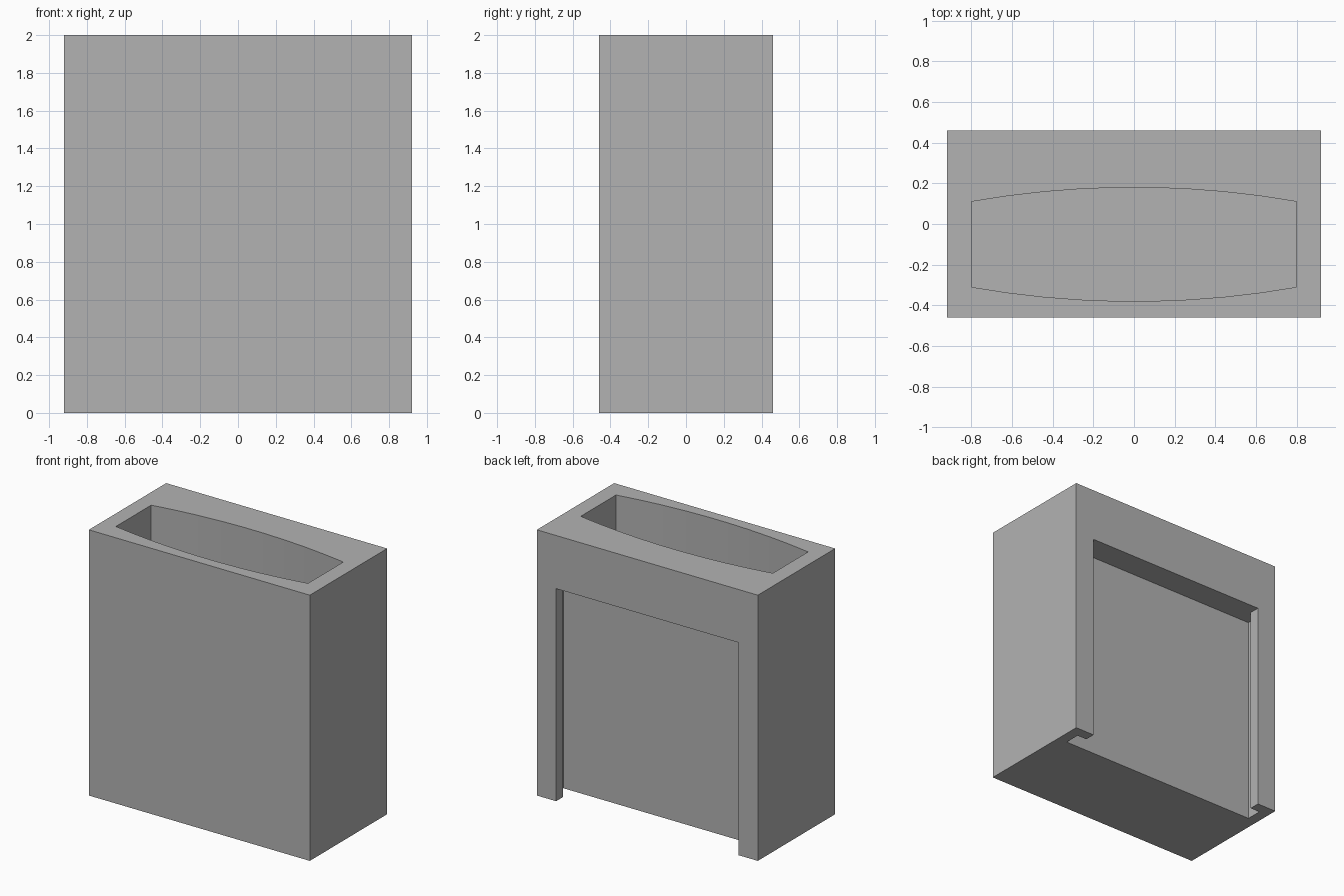
import bpy, bmesh

cube = bpy.data.objects.get("Cube")
if cube:
    bpy.data.objects.remove(cube, do_unlink=True)

# Single grey finish
grey = bpy.data.materials.new("plain grey")
grey.use_nodes = True
color = (0.45, 0.45, 0.45, 1)
grey.diffuse_color = color
grey.node_tree.nodes["Principled BSDF"].inputs["Base Color"].default_value = color


def prism(name, outline, bottom, top):
    """Extrude a flat outline upwards into a solid."""
    bm = bmesh.new()
    face = bm.faces.new([bm.verts.new((x, y, bottom)) for x, y in outline])
    ext = bmesh.ops.extrude_face_region(bm, geom=[face])
    for v in ext["geom"]:
        if isinstance(v, bmesh.types.BMVert):
            v.co.z = top
    bmesh.ops.recalc_face_normals(bm, faces=bm.faces)
    mesh = bpy.data.meshes.new(name)
    bm.to_mesh(mesh)
    bm.free()
    mesh.materials.append(grey)
    obj = bpy.data.objects.new(name, mesh)
    bpy.context.collection.objects.link(obj)
    return obj


def mirrored(half):
    """Complete an outline symmetric in x from its right half."""
    return half + [(-x, y) for x, y in reversed(half)]


# Outer block
body = prism("holder_body", mirrored([(0.92, -0.46), (0.92, 0.46)]), 0, 2)

# Pocket with bowed front and back walls, open at the top
STEPS = 9
xs = [0.8 * (2 * i / STEPS - 1) for i in range(STEPS + 1)]
bow = [(x, 0.28 - 0.07 * (x / 0.8) ** 2) for x in xs]
pocket_outline = [(x, -0.1 - b) for x, b in bow] + [(x, -0.1 + b) for x, b in reversed(bow)]
pocket = prism("pocket_cutter", pocket_outline, 0.08, 2.2)

# T-shaped mounting slot in the back, open at the bottom
slot_outline = mirrored([(0.84, 0.26), (0.84, 0.38), (0.76, 0.38), (0.76, 0.6)])
slot = prism("slot_cutter", slot_outline, -0.2, 1.6)

for cutter in (pocket, slot):
    cut = body.modifiers.new(cutter.name, 'BOOLEAN')
    cut.operation = 'DIFFERENCE'
    cut.solver = 'EXACT'
    cut.object = cutter

# Bake the cuts and drop the cutters
bpy.context.view_layer.update()
graph = bpy.context.evaluated_depsgraph_get()
result = bpy.data.meshes.new_from_object(body.evaluated_get(graph))
body.modifiers.clear()
body.data = result
for cutter in (pocket, slot):
    bpy.data.objects.remove(cutter, do_unlink=True)
